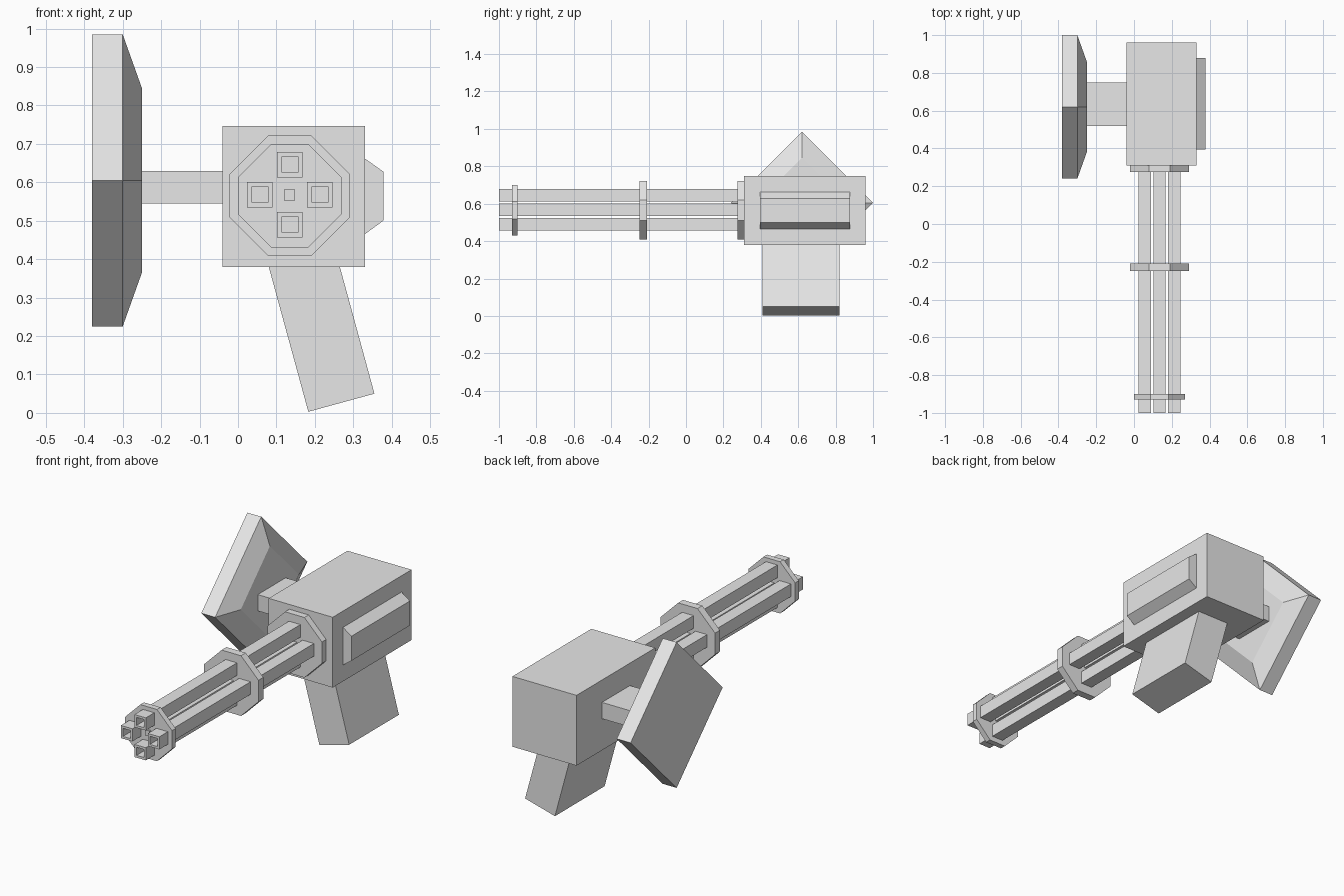
import bpy
import bmesh

cube = bpy.data.objects.get("Cube")
if cube:
    bpy.data.objects.remove(cube, do_unlink=True)

grey = bpy.data.materials.new("light_grey")
grey.use_nodes = True
colour = (0.8, 0.8, 0.8, 1)
grey.diffuse_color = colour
grey.node_tree.nodes["Principled BSDF"].inputs["Base Color"].default_value = colour


def finish(name, bm):
    bmesh.ops.recalc_face_normals(bm, faces=bm.faces)
    mesh = bpy.data.meshes.new(name)
    bm.to_mesh(mesh)
    bm.free()
    mesh.materials.append(grey)
    obj = bpy.data.objects.new(name, mesh)
    bpy.context.collection.objects.link(obj)
    return obj


def loft(name, loops):
    """Closed solid through matching loops of points."""
    bm = bmesh.new()
    rings = [[bm.verts.new(p) for p in loop] for loop in loops]
    for a, b in zip(rings, rings[1:]):
        for i in range(len(a)):
            j = (i + 1) % len(a)
            bm.faces.new((a[i], a[j], b[j], b[i]))
    bm.faces.new(rings[0])
    bm.faces.new(rings[-1])
    return finish(name, bm)


def prism_y(name, profile, y0, y1):
    return loft(name, [[(x, y, z) for x, z in profile] for y in (y0, y1)])


def rect(x0, x1, z0, z1):
    return [(x0, z0), (x1, z0), (x1, z1), (x0, z1)]


def square(cx, cz, h):
    return rect(cx - h, cx + h, cz - h, cz + h)


# Housing, arm to the shield and slanted grip
prism_y("housing", rect(-0.04, 0.33, 0.38, 0.747), 0.31, 0.96)
prism_y("shield_arm", rect(-0.25, -0.04, 0.545, 0.63), 0.52, 0.75)
prism_y("grip", [(0.08, 0.38), (0.183, 0.003), (0.355, 0.05), (0.265, 0.38)], 0.41, 0.82)

# Raised side panel with sloping top and bottom
prism_y("side_panel", [(0.33, 0.465), (0.378, 0.50), (0.378, 0.628), (0.33, 0.662)], 0.395, 0.878)


# Diamond shield with a bevelled inner side
def diamond(x, r):
    cy, cz = 0.62, 0.605
    return [(x, cy + r, cz), (x, cy, cz + r), (x, cy - r, cz), (x, cy, cz - r)]


loft("shield", [diamond(-0.38, 0.38), diamond(-0.30, 0.38), diamond(-0.25, 0.24)])

# Eight-sided barrel collars
CX, CZ = 0.135, 0.565


def octagon(r, f):
    pts = [(f, r), (r, f), (r, -f), (f, -r), (-f, -r), (-r, -f), (-r, f), (-f, r)]
    return [(CX + x, CZ + z) for x, z in pts]


prism_y("rear_collar", octagon(0.157, 0.056), 0.275, 0.31)
prism_y("middle_collar", octagon(0.157, 0.056), -0.248, -0.208)
prism_y("front_collar", octagon(0.135, 0.048), -0.93, -0.90)

# Four square barrels with hollow muzzles around a thin spindle
for name, dx, dz in (("top", 0, 1), ("bottom", 0, -1), ("left", 1, 0), ("right", -1, 0)):
    x, z = CX + 0.078 * dx, CZ + 0.003 + 0.078 * dz
    outer, bore = square(x, z, 0.033), square(x, z, 0.021)
    path = [(outer, 0.31), (outer, -1), (bore, -1), (bore, -0.93)]
    loft(name + "_barrel", [[(px, y, pz) for px, pz in loop] for loop, y in path])
prism_y("spindle", square(CX - 0.001, CZ + 0.002, 0.0143), -0.94, 0.31)
